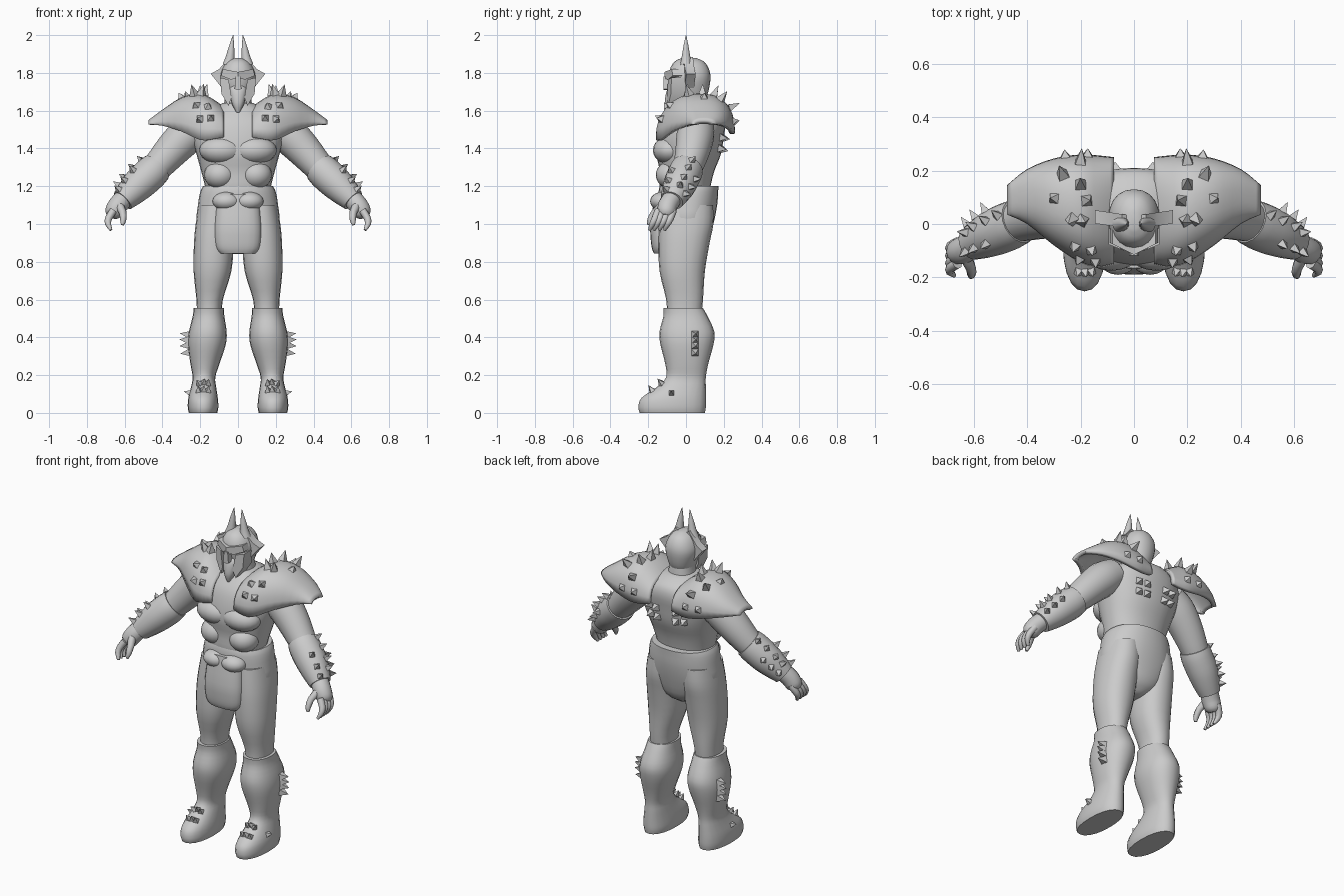
import bpy, bmesh
from math import sin, cos, pi
from mathutils import Vector, Matrix
from mathutils.bvhtree import BVHTree

if "Cube" in bpy.data.objects:
    bpy.data.objects.remove(bpy.data.objects["Cube"])


def finish(name, bm, mirror=False):
    me = bpy.data.meshes.new(name)
    bm.to_mesh(me)
    bm.free()
    ob = bpy.data.objects.new(name, me)
    bpy.context.collection.objects.link(ob)
    if mirror:
        ob.modifiers.new("Mirror", 'MIRROR')
    return ob


def spline(rows, sub=3):
    """Catmull-Rom through rows of numbers."""
    out = []
    for i in range(len(rows) - 1):
        quad = [rows[max(i - 1, 0)], rows[i], rows[i + 1], rows[min(i + 2, len(rows) - 1)]]
        for k in range(sub):
            t = k / sub
            out.append([b + .5 * t * (c - a + t * (2*a - 5*b + 4*c - d + t * (3*(b - c) + d - a)))
                        for a, b, c, d in zip(*quad)])
    return out + [list(rows[-1])]


def skin(bm, rings):
    loops = [[bm.verts.new(p) for p in r] for r in rings]
    n = len(loops[0])
    for a, b in zip(loops, loops[1:]):
        for i in range(n):
            bm.faces.new((a[i], a[(i + 1) % n], b[(i + 1) % n], b[i]))
    bm.faces.new(loops[0][::-1])
    bm.faces.new(loops[-1])
    bmesh.ops.recalc_face_normals(bm, faces=bm.faces)


def power(v, e):
    return abs(v) ** e * (1 if v >= 0 else -1)


def loft(name, rows, mirror=False, n=20, e=.9):
    """Horizontal sections: x, y front, y back, z, half width."""
    bm = bmesh.new()
    rings = []
    for x, yf, yb, z, rx in spline(rows):
        rings.append([(x + rx * power(cos(2*pi*i/n), e),
                       (yf + yb)/2 + (yb - yf)/2 * power(sin(2*pi*i/n), e), z) for i in range(n)])
    skin(bm, rings)
    return finish(name, bm, mirror)


def tube(name, paths, mirror=True, n=14, sub=3):
    """Round sections along each path: x, y, z, radius."""
    bm = bmesh.new()
    for path in paths:
        rows = spline(path, sub)
        pts = [Vector(r[:3]) for r in rows]
        rings = []
        for i, p in enumerate(pts):
            t = (pts[min(i + 1, len(pts) - 1)] - pts[max(i - 1, 0)]).normalized()
            u = t.cross(Vector((0, 1, 0))).normalized()
            v = t.cross(u)
            rings.append([p + rows[i][3] * (cos(2*pi*k/n) * u + sin(2*pi*k/n) * v) for k in range(n)])
        skin(bm, rings)
    return finish(name, bm, mirror)


def prism(name, outline, y0, y1, slant=0):
    """Mirrored plate drawn in x and z; slant sweeps it back with x."""
    bm = bmesh.new()
    skin(bm, [[(x, y + slant * x, z) for x, z in outline] for y in (y0, y1)])
    return finish(name, bm, True)


def blob(name, c, s):
    bm = bmesh.new()
    bmesh.ops.create_uvsphere(bm, u_segments=20, v_segments=12, radius=1,
                              matrix=Matrix.Translation(c) @ Matrix.Diagonal((*s, 1)))
    return finish(name, bm, True)


def studs(name, target, points, r=.026, h=.045):
    """Four-sided spikes on the surface nearest to each outside point."""
    me = target.data
    tree = BVHTree.FromPolygons([v.co for v in me.vertices], [p.vertices for p in me.polygons])
    bm = bmesh.new()
    for p in points:
        hit, nor, _, _ = tree.find_nearest(Vector(p))
        if nor.dot(Vector(p) - hit) < 0:
            nor = -nor
        rot = nor.to_track_quat('Z', 'Y').to_matrix().to_4x4()
        m = Matrix.Translation(hit + nor * (h/2 - .002)) @ rot @ Matrix.Rotation(pi/4, 4, 'Z')
        bmesh.ops.create_cone(bm, cap_ends=True, segments=4, radius1=r, radius2=.001, depth=h, matrix=m)
    return finish(name, bm, True)


# Torso and muscles
torso = loft("torso", [(0, -.13, .12, 1.14, .165), (0, -.14, .13, 1.2, .175), (0, -.14, .15, 1.28, .195),
                       (0, -.155, .185, 1.37, .22), (0, -.145, .2, 1.46, .245), (0, -.12, .21, 1.54, .235),
                       (0, -.08, .19, 1.6, .16), (0, -.05, .12, 1.64, .08)], n=28)
blob("pectoral", (.085, -.085, 1.39), (.12, .09, .075))
blob("rib", (.095, -.075, 1.26), (.085, .085, .075))
blob("lower_abdomen", (.06, -.125, 1.12), (.075, .065, .05))

# Trousers and loin cloth
loft("hips", [(0, -.06, .05, .84, .03), (0, -.1, .11, .89, .13), (0, -.135, .145, 1.0, .215),
              (0, -.145, .165, 1.1, .212), (0, -.145, .17, 1.17, .2), (0, -.14, .172, 1.2, .185)], n=28)
loft("trouser_leg", [(.115, -.13, .145, 1.1, .092), (.122, -.14, .145, 1.0, .102), (.128, -.145, .125, .9, .105),
                     (.135, -.14, .1, .75, .1), (.15, -.105, .09, .6, .07), (.152, -.1, .08, .5, .065)], True)
loft("loin_cloth", [(0, -.165, -.04, 1.16, .11), (0, -.188, -.04, 1.0, .125), (0, -.187, -.05, .92, .124),
                    (0, -.18, -.06, .87, .115), (0, -.17, -.08, .845, .095)], e=.75)

# Boots with spikes
boot = loft("boot", [(.185, -.245, .1, 0, .075), (.185, -.252, .105, .03, .081), (.185, -.235, .106, .08, .078),
                     (.182, -.15, .105, .14, .066), (.18, -.105, .105, .19, .06), (.175, -.11, .118, .26, .077),
                     (.165, -.135, .145, .36, .1), (.16, -.14, .15, .43, .1), (.156, -.12, .115, .51, .084),
                     (.155, -.12, .09, .555, .08)], True)
studs("boot_spikes", boot, [(.4, .06, z) for z in (.3, .345, .39, .435)], .028, .05)
studs("instep_studs", boot, [(x, y, z) for x in (.14, .18, .22) for y, z in ((-.16, .19), (-.2, .15))]
      + [(.3, -.08, .12)], .02, .035)

# Arms, bracers and hands
tube("upper_arm", [[(.2, .06, 1.52, .09), (.27, .05, 1.47, .1), (.35, .035, 1.39, .092),
                    (.43, .01, 1.3, .078), (.47, -.01, 1.26, .07)]], n=18)
bracer = tube("bracer", [[(.43, .01, 1.3, .085), (.46, -.005, 1.27, .09), (.52, -.03, 1.215, .088),
                          (.57, -.055, 1.165, .076), (.61, -.075, 1.125, .062)]], n=18)
row = [(.53, .04, 1.36), (.57, .02, 1.31), (.62, 0, 1.26), (.66, -.02, 1.22)]
studs("bracer_spikes", bracer, row + [(x + .02, y + .09, z - .07) for x, y, z in row[1:]]
      + [(x - .01, y - .1, z - .02) for x, y, z in row[1:]], .022, .04)
tube("palm", [[(.6, -.07, 1.14, .05), (.635, -.095, 1.1, .052), (.66, -.105, 1.06, .047), (.67, -.11, 1.04, .03)]])
fingers = [[(.66, y, 1.07, .02), (.685, y - .015, 1.03, .019), (.688, y - .03, 1.0, .016), (.672, y - .045, .968, .008)]
           for y in (-.068, -.096, -.124, -.148)]
thumb = [(.63, -.12, 1.1, .024), (.61, -.165, 1.06, .02), (.608, -.19, 1.02, .016), (.612, -.197, .995, .008)]
tube("fingers", fingers + [thumb], n=8, sub=2)

# Shoulder plates: arched sections x, front y, front z, top z, back y, back z
sections = spline([(.075, -.15, 1.46, 1.62, .25, 1.49), (.13, -.16, 1.45, 1.66, .256, 1.48),
                   (.2, -.145, 1.445, 1.69, .26, 1.48), (.3, -.08, 1.49, 1.67, .245, 1.5),
                   (.4, 0, 1.52, 1.605, .205, 1.52), (.475, .035, 1.528, 1.55, .145, 1.53)], 3)
bm = bmesh.new()
grid = []
for x, yf, zf, zt, yb, zb in sections:
    line = []
    for k in range(17):
        a = pi * k / 16
        base = zf + (zb - zf) * k / 16
        line.append(bm.verts.new((x, (yf + yb)/2 - (yb - yf)/2 * power(cos(a), .85),
                                  base + (zt - (zf + zb)/2) * power(sin(a), .8))))
    grid.append(line)
for a, b in zip(grid, grid[1:]):
    for i in range(16):
        bm.faces.new((a[i], b[i], b[i + 1], a[i + 1]))
bmesh.ops.recalc_face_normals(bm, faces=bm.faces)
if sum(f.normal.z for f in bm.faces) < 0:
    bmesh.ops.reverse_faces(bm, faces=bm.faces)
plate = finish("shoulder_plate", bm)
rim = plate.modifiers.new("Thickness", 'SOLIDIFY')
rim.thickness = .025
rim.offset = -1
plate.modifiers.new("Mirror", 'MIRROR')
studs("shoulder_studs", plate, [(.14, -.2, 1.59), (.23, -.19, 1.58), (.15, -.14, 1.67), (.24, -.13, 1.66),
                                (.17, .29, 1.55), (.26, .28, 1.55), (.33, .1, 1.75)], .026, .03)
studs("shoulder_spikes", plate, [(.17, 0, 1.8), (.26, -.01, 1.8), (.15, .09, 1.8), (.18, .18, 1.8),
                                 (.2, .3, 1.66), (.28, .22, 1.72)], .028, .06)
studs("back_studs", torso, [(x, .3, z) for x in (.07, .14) for z in (1.37, 1.44)], .028, .04)

# Neck, helmet and face
loft("neck", [(0, -.04, .12, 1.58, .085), (0, -.04, .11, 1.66, .07), (0, -.04, .1, 1.72, .065)])
loft("helmet", [(0, -.05, .1, 1.66, .062), (0, -.075, .118, 1.7, .078), (0, -.09, .13, 1.77, .095),
                (0, -.085, .122, 1.82, .085), (0, -.06, .095, 1.86, .058), (0, -.02, .05, 1.88, .02)])
prism("helmet_wing", [(0, 1.8), (0, 1.86), (.045, 1.885), (.065, 1.86), (.1, 1.82), (.145, 1.795),
                      (.12, 1.765), (.085, 1.72), (.05, 1.76)], -.02, .03, .15)
tube("helmet_horn", [[(.05, .0, 1.84, .032), (.042, 0, 1.88, .024), (.034, 0, 1.94, .014), (.026, 0, 2.0, .001)]])
prism("brow", [(0, 1.77), (.04, 1.765), (.09, 1.785), (.08, 1.82), (0, 1.805)], -.115, -.03, .5)
prism("cheek_guard", [(.05, 1.765), (.095, 1.775), (.088, 1.69), (.05, 1.625), (.034, 1.67)], -.115, -.03, .4)
prism("nose_guard", [(0, 1.71), (0, 1.78), (.012, 1.78), (.018, 1.715)], -.118, -.06)
loft("beard", [(0, -.1, -.085, 1.59, .008), (0, -.112, -.04, 1.63, .03), (0, -.11, -.02, 1.67, .042),
               (0, -.1, -.01, 1.71, .05), (0, -.085, 0, 1.73, .045)], n=12)

# Smooth shading with sharp edges kept (spikes stay flat)
for ob in bpy.context.collection.objects:
    ob.select_set("stud" not in ob.name and "spike" not in ob.name)
bpy.context.view_layer.objects.active = torso
bpy.ops.object.shade_smooth_by_angle(angle=.8)
